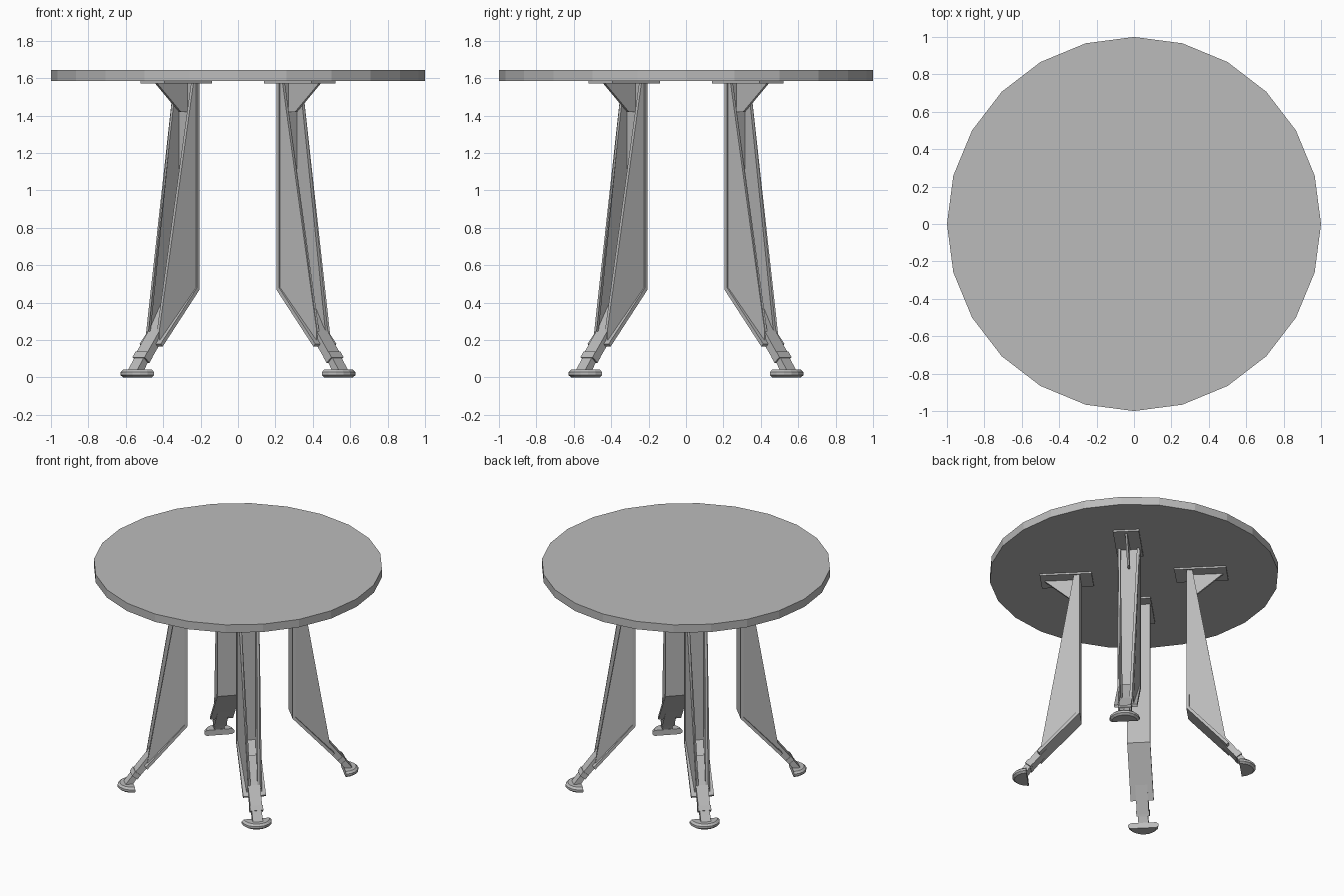
import bpy, bmesh, math
from mathutils import Matrix

cube = bpy.data.objects.get("Cube")
if cube:
    bpy.data.objects.remove(cube)

grey = bpy.data.materials.new("plain_grey")
grey.use_nodes = True
grey.diffuse_color = (0.5, 0.5, 0.5, 1)
grey.node_tree.nodes["Principled BSDF"].inputs["Base Color"].default_value = (0.5, 0.5, 0.5, 1)


def loft(name, loops, turn=0):
    """Skin matching vertex loops, cap both ends, turn about z."""
    bm = bmesh.new()
    rings = [[bm.verts.new(p) for p in loop] for loop in loops]
    n = len(rings[0])
    for a, b in zip(rings, rings[1:]):
        for i in range(n):
            j = (i + 1) % n
            bm.faces.new((a[i], a[j], b[j], b[i]))
    bm.faces.new(rings[0])
    bm.faces.new(rings[-1])
    bmesh.ops.recalc_face_normals(bm, faces=bm.faces)
    bmesh.ops.transform(bm, matrix=Matrix.Rotation(turn, 4, 'Z'), verts=bm.verts)
    mesh = bpy.data.meshes.new(name)
    bm.to_mesh(mesh)
    bm.free()
    mesh.materials.append(grey)
    obj = bpy.data.objects.new(name, mesh)
    bpy.context.collection.objects.link(obj)


def slab(name, profile, half, turn):
    """Extrude a radius/height profile sideways."""
    loft(name, [[(r, t, z) for r, z in profile] for t in (-half, half)], turn)


def arc(radius, z, sides, centre=0, start=0, sweep=math.tau):
    step = sweep / sides
    count = sides if sweep == math.tau else sides + 1
    return [(centre + radius * math.cos(start + i * step),
             radius * math.sin(start + i * step), z) for i in range(count)]


# Round table top
loft("table_top", [arc(1, z, 24) for z in (1.585, 1.645)])

# Profiles shared by the legs, as radius and height
MOUNT = [(0.287, 1.572), (0.647, 1.572), (0.647, 1.587), (0.287, 1.587)]
GUSSET = [(0.39, 1.42), (0.44, 1.42), (0.62, 1.573), (0.39, 1.573)]
BACK = [(0.37, 1.573), (0.37, 0.47), (0.65, 0.165), (0.664, 0.18), (0.39, 0.48), (0.39, 1.573)]
STEM = [(0.46, 0.385), (0.705, 0.09), (0.738, 0.12), (0.635, 0.25), (0.52, 0.425)]
COLLAR = [(0.692, 0.108), (0.715, 0.078), (0.752, 0.108), (0.73, 0.138)]
PIN = [(0.705, 0.1), (0.75, 0.03), (0.805, 0.03), (0.74, 0.115)]
# Side flange corners: radius, half width, height
FLANGE = [(0.385, 0.072, 1.573), (0.412, 0.075, 1.573), (0.635, 0.042, 0.26),
          (0.648, 0.055, 0.19), (0.385, 0.072, 0.48)]

for side, turn in (("back_left", 45), ("back_right", 135), ("front_right", 225), ("front_left", 315)):
    turn = math.radians(turn)
    slab(side + "_mounting_plate", MOUNT, 0.09, turn)
    slab(side + "_gusset", GUSSET, 0.008, turn)
    slab(side + "_leg_back", BACK, 0.08, turn)
    slab(side + "_leg_stem", STEM, 0.042, turn)
    slab(side + "_stem_collar", COLLAR, 0.046, turn)
    slab(side + "_foot_pin", PIN, 0.035, turn)
    # Tapering flanges of the open channel
    for hand, s in (("inner", 1), ("outer", -1)):
        loft(f"{side}_{hand}_flange",
             [[(r, s * (t - inset), z) for r, t, z in FLANGE] for inset in (0, 0.018)], turn)
    # Half-round foot with rounded rim
    loft(side + "_foot", [arc(rad, z, 8, 0.74, -math.pi / 2, math.pi)
                          for rad, z in ((0.09, 0), (0.105, 0.012), (0.105, 0.028), (0.09, 0.042))], turn)
